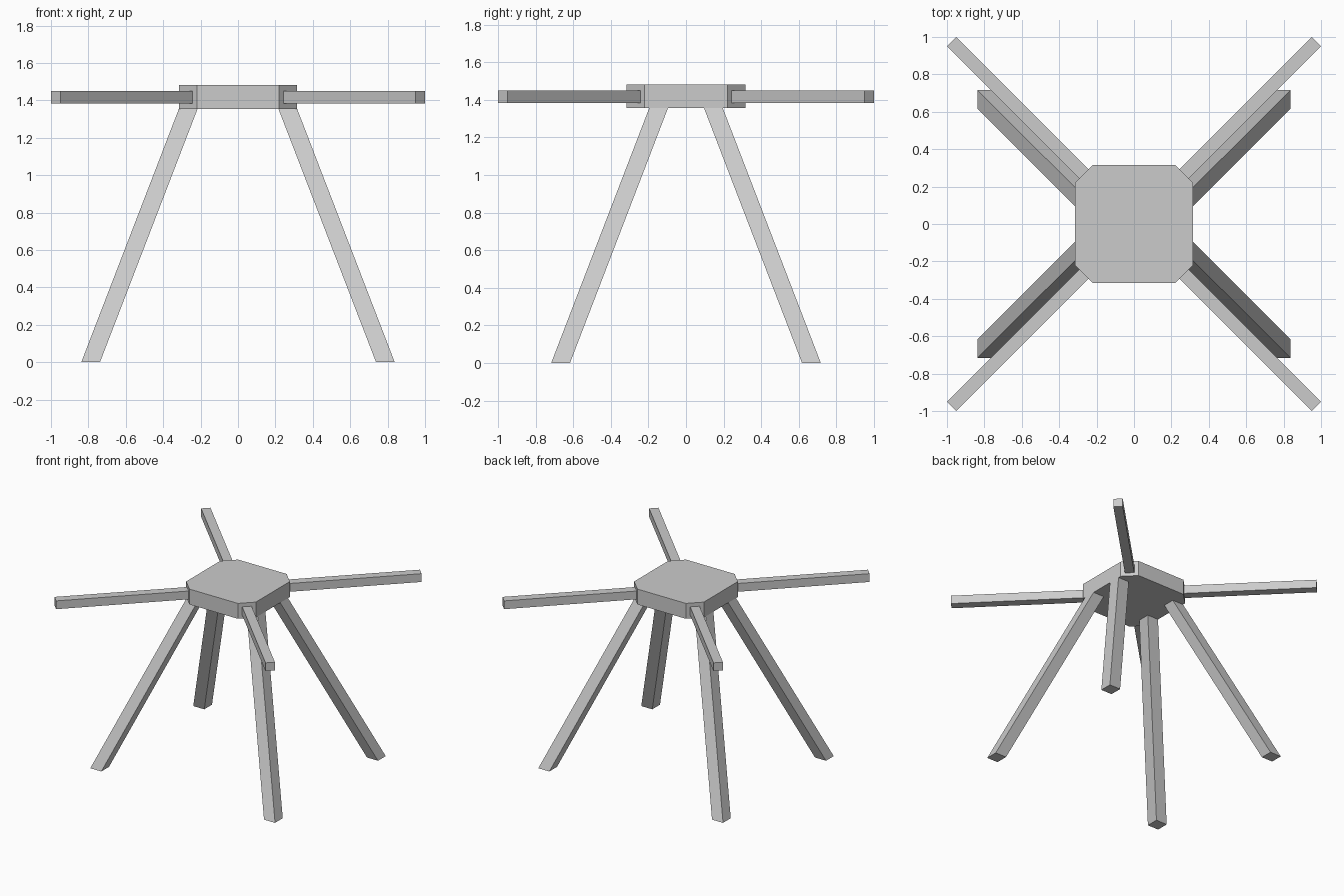
import bpy, bmesh
from mathutils import Vector

if "Cube" in bpy.data.objects:
    bpy.data.objects.remove(bpy.data.objects["Cube"])


def loft(name, lower, upper):
    """Closed solid between two matching loops of points."""
    bm = bmesh.new()
    a = [bm.verts.new(p) for p in lower]
    b = [bm.verts.new(p) for p in upper]
    bm.faces.new(a[::-1])
    bm.faces.new(b)
    n = len(a)
    for i in range(n):
        j = (i + 1) % n
        bm.faces.new((a[i], a[j], b[j], b[i]))
    bmesh.ops.recalc_face_normals(bm, faces=bm.faces)
    me = bpy.data.meshes.new(name)
    bm.to_mesh(me)
    bm.free()
    ob = bpy.data.objects.new(name, me)
    bpy.context.collection.objects.link(ob)
    return ob


def square(cx, cy, z, h=0.05):
    return [(cx + sx * h, cy + sy * h, z)
            for sx, sy in ((-1, -1), (1, -1), (1, 1), (-1, 1))]


BOTTOM, TOP = 1.355, 1.481
R, C = 0.316, 0.22  # hub half width and start of the cut corner

# Hub plate: square with cut corners
outline = [(R, -C), (R, C), (C, R), (-C, R), (-R, C), (-R, -C), (-C, -R), (C, -R)]
loft("hub", [(x, y, BOTTOM) for x, y in outline], [(x, y, TOP) for x, y in outline])

for sy, fb in ((-1, "front"), (1, "back")):
    for sx, lr in ((-1, "left"), (1, "right")):
        # Slanted leg with level ends
        loft(f"{fb}_{lr}_leg",
             square(sx * 0.788, sy * 0.667, 0), square(sx * 0.266, sy * 0.146, BOTTOM))

        # Diagonal arm from the cut corner
        out, side = Vector((sx, sy, 0)), Vector((-sy, sx, 0)) * 0.025

        def end(d):
            c = out * d
            return [c - side + Vector((0, 0, 1.382)), c + side + Vector((0, 0, 1.382)),
                    c + side + Vector((0, 0, 1.45)), c - side + Vector((0, 0, 1.45))]

        loft(f"{fb}_{lr}_arm", end((R + C) / 2), end(0.975))
